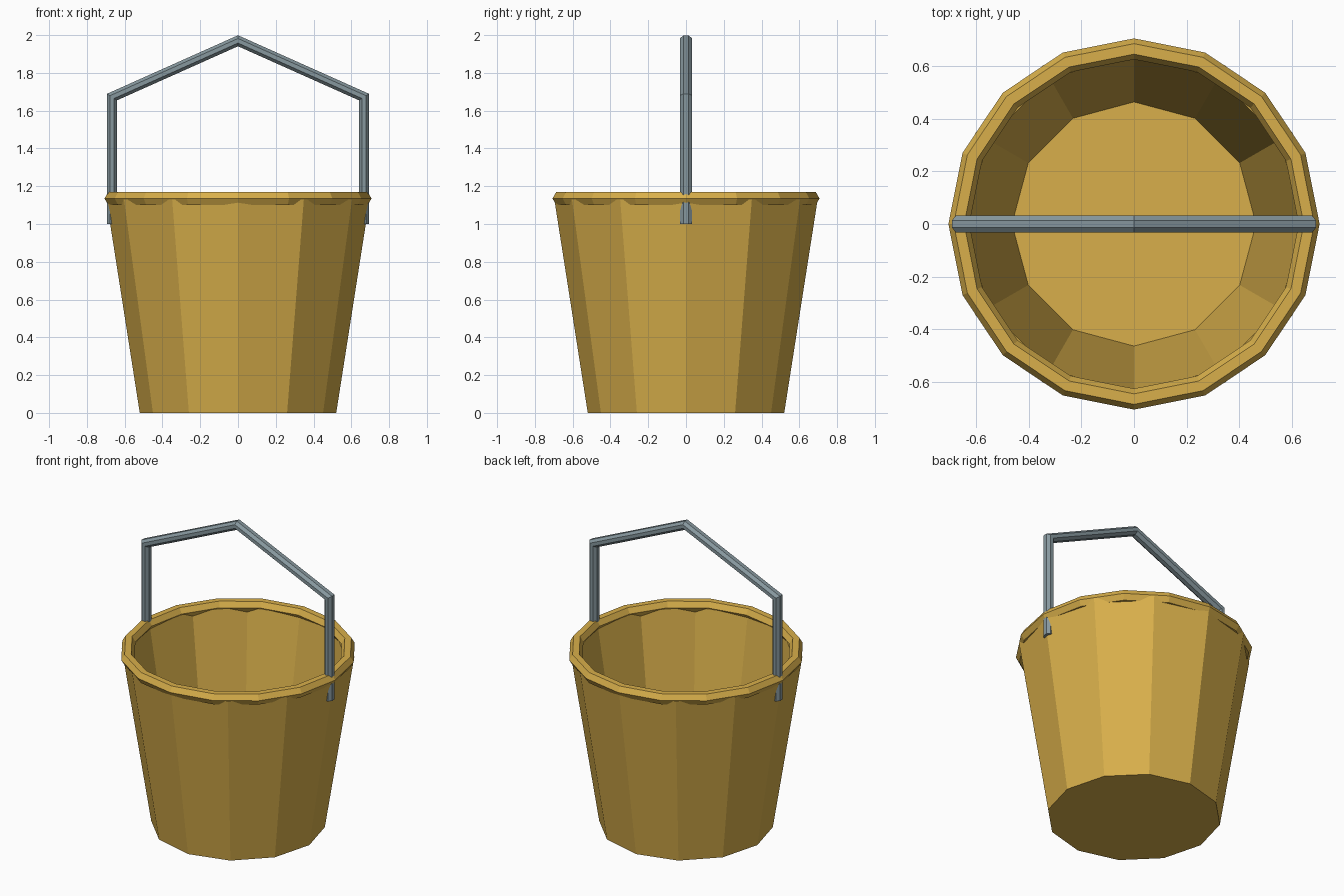
import bpy, bmesh
from math import sin, cos, tau
from mathutils import Vector

cube = bpy.data.objects.get("Cube")
if cube:
    bpy.data.objects.remove(cube)


def material(name, rgb):
    m = bpy.data.materials.new(name)
    m.use_nodes = True
    m.diffuse_color = (*rgb, 1)
    m.node_tree.nodes["Principled BSDF"].inputs["Base Color"].default_value = (*rgb, 1)
    return m


ochre = material("ochre", (0.69, 0.43, 0.07))
steel = material("grey steel", (0.24, 0.31, 0.34))


def finish(name, bm, mat):
    bmesh.ops.recalc_face_normals(bm, faces=bm.faces)
    mesh = bpy.data.meshes.new(name)
    bm.to_mesh(mesh)
    bm.free()
    mesh.materials.append(mat)
    obj = bpy.data.objects.new(name, mesh)
    bpy.context.collection.objects.link(obj)
    return obj


def bridge(bm, a, b):
    for i in range(len(a)):
        j = (i + 1) % len(a)
        bm.faces.new((a[i], a[j], b[j], b[i]))


def lathe(name, profile, sides, mat, closed):
    """Turn (radius, height) points around z; open profiles get end caps."""
    bm = bmesh.new()
    rings = [[bm.verts.new((r * cos(tau * i / sides), r * sin(tau * i / sides), z))
              for i in range(sides)] for r, z in profile]
    for a, b in zip(rings, rings[1:]):
        bridge(bm, a, b)
    if closed:
        bridge(bm, rings[-1], rings[0])
    else:
        bm.faces.new(rings[0])
        bm.faces.new(rings[-1])
    return finish(name, bm, mat)


# Tapered twelve-sided body with thick wall and floor
lathe("bucket_body", [(0.52, 0), (0.697, 1.13), (0.642, 1.13), (0.465, 0.04)],
      12, ochre, False)

# Rolled rim: hexagonal section swept round sixteen sides
rim_section = [(0.667 + 0.04 * cos(tau * k / 6), 1.135 + 0.04 * sin(tau * k / 6))
               for k in range(6)]
lathe("bucket_rim", rim_section, 16, ochre, True)

# Bent handle: eight-sided tube with mitred corners
path = [Vector(p) for p in ((-0.667, 0, 1.0), (-0.667, 0, 1.672), (0, 0, 1.97),
                            (0.667, 0, 1.672), (0.667, 0, 1.0))]
dirs = [(b - a).normalized() for a, b in zip(path, path[1:])]
bm = bmesh.new()
rings = []
for n, p in enumerate(path):
    before, after = dirs[max(n - 1, 0)], dirs[min(n, len(dirs) - 1)]
    tangent = (before + after).normalized()
    side = Vector((-tangent.z, 0, tangent.x)) / tangent.dot(after)
    ring = []
    for k in range(8):
        t = tau * (k + 0.5) / 8
        ring.append(bm.verts.new(p + side * 0.0288 * cos(t) + Vector((0, 0.0355 * sin(t), 0))))
    rings.append(ring)
for a, b in zip(rings, rings[1:]):
    bridge(bm, a, b)
bm.faces.new(rings[0])
bm.faces.new(rings[-1])
finish("handle", bm, steel)
